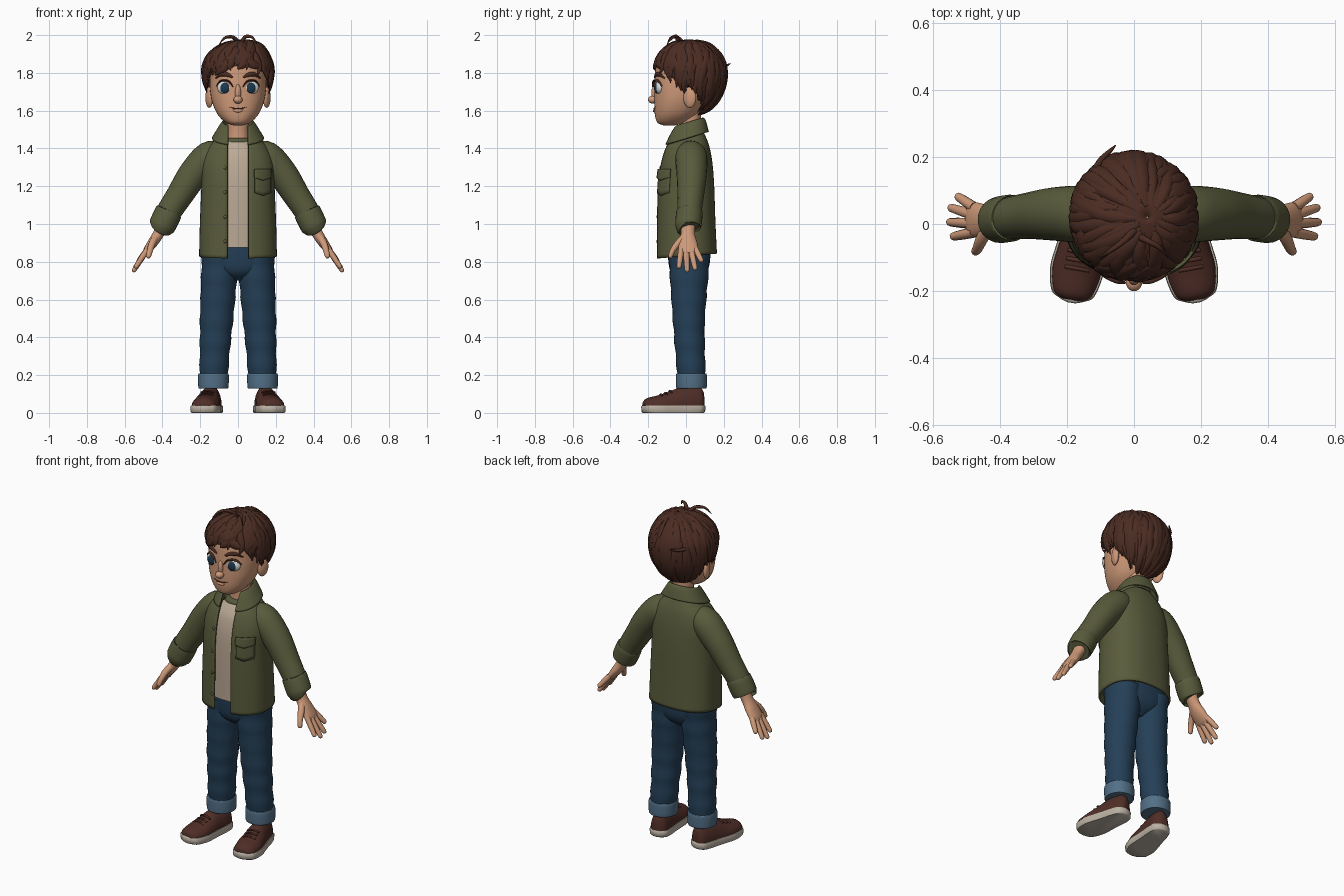
import bpy, bmesh, math, random
from mathutils import Vector, Matrix

random.seed(4)
cube = bpy.data.objects.get("Cube")
if cube:
    bpy.data.objects.remove(cube)


def material(name, r, g, b):
    m = bpy.data.materials.new(name)
    m.use_nodes = True
    m.diffuse_color = (r, g, b, 1)
    node = next(n for n in m.node_tree.nodes if n.type == 'BSDF_PRINCIPLED')
    node.inputs["Base Color"].default_value = (r, g, b, 1)
    node.inputs["Roughness"].default_value = 0.8
    return m


SKIN = material("skin", .62, .32, .19)
HAIR = material("brown hair", .07, .025, .016)
OLIVE = material("olive cloth", .1, .105, .045)
SHIRT = material("beige cloth", .5, .4, .3)
DENIM = material("dark denim", .018, .05, .095)
FOLD = material("faded denim", .085, .16, .24)
LEATHER = material("brown leather", .08, .027, .02)
RUBBER = material("pale rubber", .5, .44, .37)
WHITE = material("eye white", .7, .72, .72)
IRIS = material("navy iris", .012, .04, .08)


def smooth(keys, steps=6):
    """Smooth curve through rows of numbers."""
    out = []
    for i in range(len(keys) - 1):
        p = [keys[max(0, min(len(keys) - 1, i + k))] for k in (-1, 0, 1, 2)]
        for s in range(steps):
            t = s / steps
            out.append([b + .5 * t * (c - a + t * (2*a - 5*b + 4*c - d + t * (3*(b - c) + d - a)))
                        for a, b, c, d in zip(*p)])
    return out + [list(keys[-1])]


def surface(name, patches, mat, closed=True, caps=True, mirror=False, thick=0):
    """Object from patches, each a list of equal rows of points."""
    bm = bmesh.new()
    for rows in patches:
        vs = [[bm.verts.new(p) for p in row] for row in rows]
        n = len(rows[0])
        for a, b in zip(vs, vs[1:]):
            for j in range(n if closed else n - 1):
                k = (j + 1) % n
                bm.faces.new((a[j], a[k], b[k], b[j]))
        if caps and closed:
            bm.faces.new(vs[0][::-1])
            bm.faces.new(vs[-1])
    return finish(name, bm, mat, mirror, thick)


def finish(name, bm, mat, mirror=False, thick=0):
    bmesh.ops.recalc_face_normals(bm, faces=bm.faces)
    me = bpy.data.meshes.new(name)
    bm.to_mesh(me)
    bm.free()
    me.materials.append(mat)
    me.shade_smooth()
    me.set_sharp_from_angle(angle=math.radians(50))
    ob = bpy.data.objects.new(name, me)
    bpy.context.collection.objects.link(ob)
    if thick:
        mod = ob.modifiers.new("thickness", 'SOLIDIFY')
        mod.thickness, mod.offset = thick, 0
    if mirror:
        ob.modifiers.new("mirror", 'MIRROR')
    return ob


def power(v, n):
    return math.copysign(abs(v) ** (2 / n), v)


def loft(rings, n=2.3, gap=0, cx=0, tilt=0, seg=40):
    """Level rings of (height, half width, front, back), open at the front by gap."""
    rows = []
    for z, rx, yf, yb in smooth(rings):
        t0 = math.asin(min(1, (gap / rx) ** (n / 2))) if gap else 0
        count = seg if gap else seg - 1
        row = []
        for j in range(seg):
            t = t0 + (2 * math.pi - 2 * t0) * j / (count if not gap else seg - 1) if gap else 2 * math.pi * j / seg
            y = (yf + yb) / 2 - (yb - yf) / 2 * power(math.cos(t), n)
            row.append((cx + rx * power(math.sin(t), n), y, z + tilt * y))
        rows.append(row)
    return rows


def front_y(rings, x, z, n=2.3):
    """Front surface of a loft at x, z."""
    _, rx, yf, yb = min(smooth(rings, 20), key=lambda r: abs(r[0] - z))
    u = max(0, 1 - (abs(x) / rx) ** n)
    return (yf + yb) / 2 - (yb - yf) / 2 * u ** (1 / n)


def tube(keys, ref=(0, 1, 0), seg=14, steps=5):
    """Tube along (x, y, z, radius along ref, radius across)."""
    pts, rows = smooth(keys, steps), []
    for i, p in enumerate(pts):
        t = (Vector(pts[min(i + 1, len(pts) - 1)][:3]) - Vector(pts[max(i - 1, 0)][:3])).normalized()
        r = Vector(ref)
        side = (r - t * r.dot(t)).normalized()
        up = t.cross(side)
        rows.append([Vector(p[:3]) + side * p[3] * math.cos(a) + up * p[4] * math.sin(a)
                     for a in (2 * math.pi * j / seg for j in range(seg))])
    return rows


def ball(name, loc, size, mat, mirror=False, turn=0):
    bm = bmesh.new()
    m = Matrix.Translation(loc) @ Matrix.Rotation(turn, 4, 'Z') @ Matrix.Diagonal((*size, 1))
    bmesh.ops.create_uvsphere(bm, u_segments=24, v_segments=16, radius=1, matrix=m)
    return finish(name, bm, mat, mirror)


# Head, neck and ears
HEAD = [(1.522, .025, -.12, -.06), (1.537, .065, -.152, 0), (1.58, .108, -.165, .06),
        (1.64, .135, -.168, .1), (1.70, .147, -.168, .135), (1.76, .15, -.167, .16),
        (1.84, .15, -.158, .18), (1.91, .115, -.12, .14), (1.95, .04, -.03, .06)]
surface("head", [loft(HEAD, 2.2)], SKIN)
surface("neck", [tube([(0, .025, 1.39, .065, .07), (0, .025, 1.48, .055, .058),
                       (0, .02, 1.62, .06, .062)])], SKIN)
ball("ears", (.152, .02, 1.67), (.018, .036, .055), SKIN, True, -.35)
ball("nose_tip", (0, -.175, 1.658), (.024, .026, .021), SKIN)
ball("nose_bridge", (0, -.165, 1.695), (.016, .018, .045), SKIN)


# Eyes, lids, brows and mouth
def face_line(points, thick, wide, out=.002):
    keys = [(x, front_y(HEAD, x, z, 2.2) - out, z, thick * f, wide * f)
            for (x, z), f in zip(points, (.4, 1, 1, .4))]
    return tube(keys, seg=8)


ball("eyes", (.07, -.143, 1.722), (.041, .021, .035), WHITE, True, .2)
ball("irises", (.07, -.157, 1.72), (.025, .011, .028), IRIS, True, .2)
surface("upper_lids", [face_line([(.026, 1.725), (.05, 1.756), (.09, 1.758), (.115, 1.73)], .009, .005, .009)],
        HAIR, mirror=True)
surface("brows", [face_line([(.028, 1.776), (.055, 1.79), (.09, 1.792), (.118, 1.772)], .007, .011)],
        HAIR, mirror=True)
surface("mouth", [face_line([(-.046, 1.62), (-.018, 1.612), (.018, 1.612), (.046, 1.62)], .003, .003)], HAIR)
surface("lower_lip", [face_line([(-.026, 1.603), (-.01, 1.6), (.01, 1.6), (.026, 1.603)], .006, .008)], SKIN)

# Hair cap and locks
EDGE = [(-1, 1.84), (-.6, 1.80), (-.25, 1.72), (.15, 1.73), (.5, 1.63), (1, 1.59)]
MID = 1.8


def edge_angle(az, shift=0):
    d = math.sin(az)
    z = EDGE[-1][1]
    for (a, za), (b, zb) in zip(EDGE, EDGE[1:]):
        if a <= d <= b:
            z = za + (zb - za) * (d - a) / (b - a)
            break
    z += shift - MID
    return math.asin(max(-.98, z / (.172 if z > 0 else .22)))


def hair_point(az, el, grow=1.0):
    s, c = math.sin(el), math.cos(el)
    return Vector((.178 * c * math.cos(az) * grow + .04 * max(0, s) ** 4,
                   .02 + .183 * c * math.sin(az) * grow,
                   MID + (.172 if s > 0 else .22) * s * grow))


cap = []
for k in range(15):
    top = math.radians(89)
    cap.append([hair_point(az, top + (edge_angle(az) - top) * k / 14)
                for az in (2 * math.pi * j / 56 for j in range(56))])
surface("hair_cap", [cap], HAIR, caps=False, thick=.01)

locks = []
for i in range(130):
    az0 = 2 * math.pi * i / 130 * 5 + random.uniform(-.1, .1)
    start = math.radians(random.uniform(25, 82))
    swirl, wave = random.uniform(-.4, .4), random.uniform(0, 6)
    end = edge_angle(az0 + swirl, random.uniform(-.03, .02))
    width, keys = random.uniform(.018, .03), []
    for k, f in enumerate((.3, .8, 1, 1, .9, .6, .1)):
        t = k / 6
        az = az0 + swirl * t + .07 * math.sin(wave + 5 * t)
        p = hair_point(az, start + (end - start) * t, 1.01 + .1 * max(0, t - .55))
        keys.append((*p, width * f * .6, width * f))
    locks.append(tube(keys, hair_point(az0, (start + end) / 2) - Vector((0, .02, MID)), 8, 3))
for pts in ([(.02, -.04, 1.96), (.04, -.05, 1.992), (.075, -.07, 1.988), (.1, -.1, 1.955)],
            [(0, -.02, 1.965), (-.03, -.05, 1.99), (-.07, -.08, 1.985), (-.1, -.1, 1.95)],
            [(-.12, .15, 1.84), (-.1, .19, 1.84), (-.075, .215, 1.84), (-.055, .235, 1.85)]):
    locks.append(tube([(*p, .012 * f, .012 * f) for p, f in zip(pts, (1, .8, .6, .15))], (0, 1, .3), 8))
surface("hair_locks", locks, HAIR)

# Shirt
TEE = [(.875, .172, -.125, .125), (1.2, .165, -.126, .12), (1.35, .15, -.106, .11),
       (1.42, .09, -.07, .095), (1.445, .065, -.045, .085)]
surface("shirt", [loft(TEE)], SHIRT)
surface("shirt_neckband", [loft([(1.435, .078, -.06, .09), (1.45, .072, -.056, .088), (1.455, .06, -.04, .08)])], OLIVE)

# Jacket body, collar, pocket and buttons
COAT = [(.83, .2, -.15, .158), (1.0, .196, -.15, .15), (1.2, .188, -.147, .143), (1.32, .185, -.132, .133),
        (1.40, .155, -.11, .118), (1.45, .105, -.085, .1), (1.475, .08, -.072, .088)]
surface("jacket", [loft(COAT, 2.4, .055, tilt=.08, seg=56)], OLIVE, closed=False, thick=.012)
surface("collar", [loft([(1.465, .085, -.075, .087), (1.528, .079, -.062, .085), (1.518, .092, -.078, .1),
                         (1.452, .134, -.112, .117)], 2.2, .052, tilt=.3)], OLIVE, closed=False, thick=.009)


def patch(x0, x1, z0, z1, dip, out):
    rows = []
    for k in range(7):
        row = []
        for j in range(9):
            x = x0 + (x1 - x0) * j / 8
            low = z0 - dip * (1 - abs(j - 4) / 4)
            z = low + (z1 - low) * k / 6
            row.append((x, front_y(COAT, x, z, 2.4) - out, z))
        rows.append(row)
    return rows


surface("pocket", [patch(.09, .172, 1.165, 1.28, .015, .011)], OLIVE, closed=False, thick=.009)
surface("pocket_flap", [patch(.087, .175, 1.245, 1.29, .015, .018)], OLIVE, closed=False, thick=.009)
for z in (.92, 1.05, 1.18, 1.31):
    ball("button", (-.068, front_y(COAT, .068, z) - .008, z - .012), (.009, .005, .009), OLIVE)

# Sleeves and rolled cuffs
surface("sleeves", [tube([(.09, .02, 1.36, .07, .07), (.15, .028, 1.352, .085, .086), (.235, .03, 1.265, .08, .08),
                          (.31, .025, 1.15, .07, .071), (.365, .018, 1.065, .064, .066),
                          (.395, .013, 1.0, .06, .062)], seg=24)], OLIVE, mirror=True)
surface("sleeve_cuffs", [tube([(.364, .018, 1.068, .062, .063), (.368, .018, 1.06, .07, .072),
                               (.402, .012, .99, .069, .071), (.407, .012, .98, .058, .06)], seg=24)],
        OLIVE, mirror=True)

# Hands
hand = [tube([(.385, .013, 1.02, .04, .036), (.42, .01, .95, .037, .03), (.452, .01, .9, .05, .027),
              (.482, .013, .86, .052, .02), (.495, .013, .842, .042, .012)], seg=18)]
for y0, tip in ((.05, (.53, .085, .80)), (.026, (.552, .05, .757)), (.001, (.556, .006, .746)), (-.025, (.545, -.038, .766))):
    base, tip = Vector((.478, y0, .868)), Vector(tip)
    hand.append(tube([(*base.lerp(tip, t), r, r) for t, r in ((0, .016), (.4, .0155), (.8, .0135), (.95, .011), (1, .004))], seg=10))
hand.append(tube([(.435, -.01, .93, .02, .02), (.455, -.045, .895, .019, .018), (.466, -.07, .86, .016, .015),
                  (.474, -.083, .828, .013, .012), (.476, -.087, .82, .005, .005)], (1, 0, 0), 10))
surface("hands", hand, SKIN, mirror=True)

# Trousers and turn-ups
surface("trouser_seat", [loft([(.70, .03, -.03, .06), (.745, .13, -.08, .11), (.82, .186, -.095, .128),
                               (.95, .175, -.1, .12)])], DENIM)
leg = []
for z, cx, rx, yf, yb in smooth([(.84, .1, .092, -.092, .128), (.72, .1, .095, -.085, .118), (.5, .113, .088, -.07, .1),
                                 (.34, .122, .08, -.058, .1), (.19, .129, .075, -.046, .104)]):
    ripple = .0025 * math.sin(z * 55)
    leg.append([(cx + (rx + ripple) * math.sin(a), (yf + yb) / 2 - ((yb - yf) / 2 + ripple) * math.cos(a), z)
                for a in (2 * math.pi * j / 32 for j in range(32))])
surface("trouser_legs", [leg], DENIM, mirror=True)
surface("turn_ups", [loft([(.13, .074, -.046, .102), (.137, .08, -.052, .11), (.2, .081, -.053, .11),
                           (.208, .074, -.046, .103)], 2.1, cx=.13)], FOLD, mirror=True)

# Shoes: soles, uppers and laces
PLACE = Matrix.Translation((.158, -.064, 0)) @ Matrix.Rotation(math.radians(10), 4, 'Z')
SHOE = [(-.165, .03, .02), (-.145, .058, .04), (-.08, .073, .056), (-.02, .068, .077), (.04, .06, .1),
        (.09, .056, .105), (.14, .046, .098), (.16, .025, .07)]
outline = smooth([(-.174, .012, 0)] + [(y, w + .007, 0) for y, w, _ in SHOE] + [(.168, .01, 0)], 4)
ring = [(w, y) for y, w, _ in outline] + [(-w, y) for y, w, _ in outline[::-1]]
sole = [[PLACE @ Vector((x * f, y * f, z)) for x, y in ring]
        for z, f in ((0, .95), (.006, .99), (.034, 1), (.04, .97))]
surface("soles", [sole], RUBBER, mirror=True)
upper = tube([(0, y, .038, w, h) for y, w, h in SHOE], (1, 0, 0), 24)
surface("shoe_uppers", [[[PLACE @ Vector((p.x, p.y, max(p.z, .02))) for p in row] for row in upper]],
        LEATHER, mirror=True)
laces = []
for y, z in ((-.07, .098), (-.045, .107), (-.02, .117)):
    keys = [(*(PLACE @ Vector((x, y, z - 7 * x * x))), .006, .005) for x in (-.036, -.018, 0, .018, .036)]
    laces.append(tube(keys, seg=8))
surface("laces", laces, LEATHER, mirror=True)
